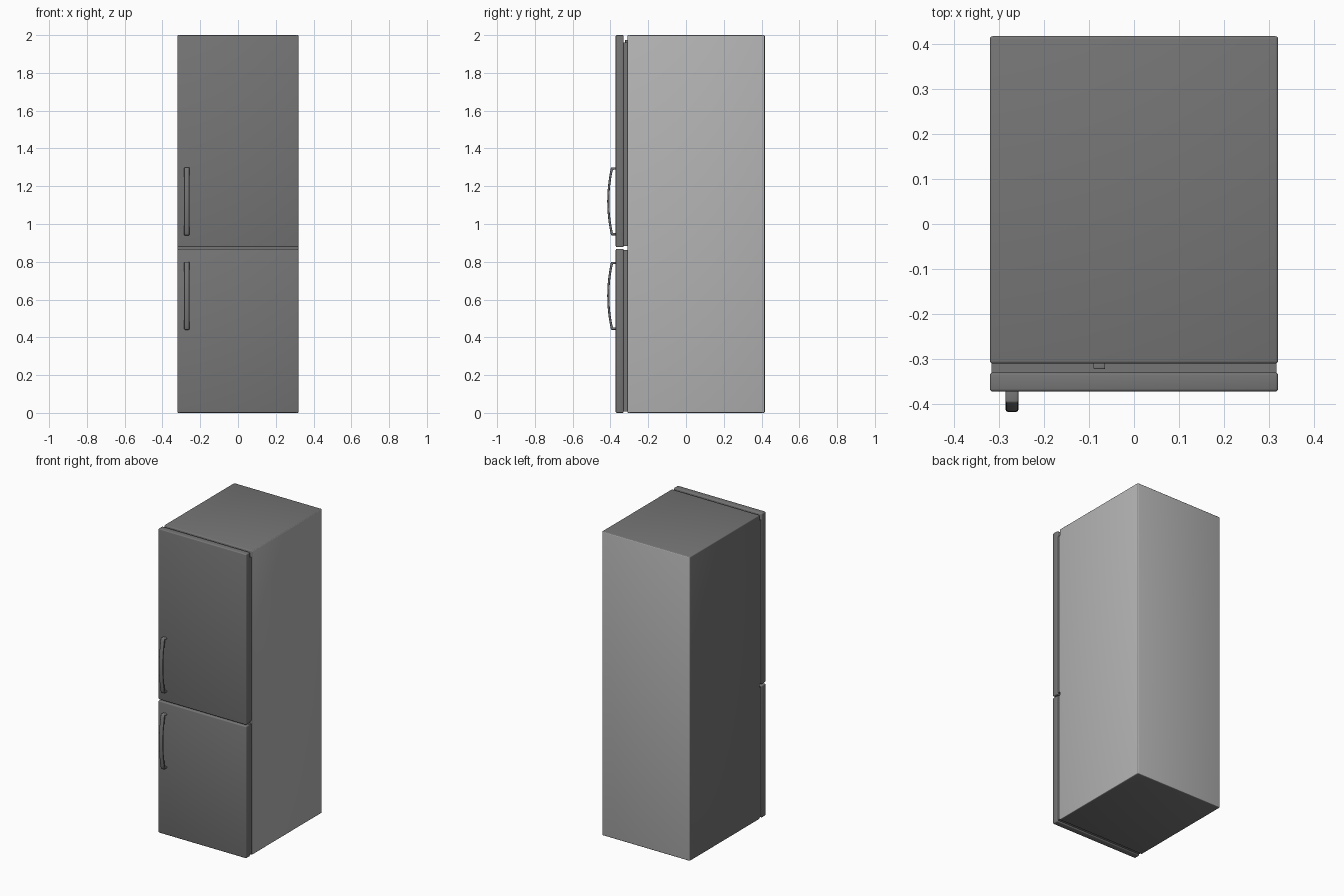
import bpy, bmesh, math

if "Cube" in bpy.data.objects:
    bpy.data.objects.remove(bpy.data.objects["Cube"])


def material(name, grey):
    m = bpy.data.materials.new(name)
    m.diffuse_color = (grey, grey, grey, 1)
    m.use_nodes = True
    m.node_tree.nodes["Principled BSDF"].inputs["Base Color"].default_value = m.diffuse_color
    return m


STEEL = material("dark_steel", 0.18)
PANEL = material("light_grey_panel", 0.46)


def finish(name, bm, bevel, segments=3, mats=(STEEL,), rule=None):
    # round the sharp edges, colour faces by rule, make the object
    bmesh.ops.recalc_face_normals(bm, faces=bm.faces)
    if bevel:
        sharp = [e for e in bm.edges if e.calc_face_angle(0) > math.radians(35)]
        bmesh.ops.bevel(bm, geom=sharp, offset=bevel, segments=segments,
                        profile=0.5, affect='EDGES', clamp_overlap=True)
    bm.normal_update()
    for f in bm.faces:
        f.material_index = rule(f.normal) if rule else 0
    me = bpy.data.meshes.new(name)
    bm.to_mesh(me)
    bm.free()
    for m in mats:
        me.materials.append(m)
    ob = bpy.data.objects.new(name, me)
    bpy.context.collection.objects.link(ob)
    bpy.ops.object.select_all(action='DESELECT')
    ob.select_set(True)
    bpy.context.view_layer.objects.active = ob
    bpy.ops.object.shade_smooth_by_angle(angle=math.radians(35))
    return ob


def box(name, x, y, z, bevel=0.0, **kw):
    bm = bmesh.new()
    bmesh.ops.create_cube(bm, size=1)
    for v in bm.verts:
        for i, (a, b) in enumerate((x, y, z)):
            v.co[i] = a if v.co[i] < 0 else b
    return finish(name, bm, bevel, **kw)


def handle(name, zc):
    # bowed grip: paired outer and inner profile points, extruded in x
    outer, inner = [(-0.365, -0.18)], [(-0.365, -0.168)]
    n = 16
    for i in range(n + 1):
        t = -1 + 2 * i / n
        bow = 1 - t * t
        outer.append((-0.397 - 0.020 * bow, 0.18 * t))
        inner.append((-0.387 - 0.019 * bow, 0.168 * t))
    outer.append((-0.365, 0.18))
    inner.append((-0.365, 0.168))
    bm = bmesh.new()
    o = [bm.verts.new((-0.285, y, zc + z)) for y, z in outer]
    p = [bm.verts.new((-0.285, y, zc + z)) for y, z in inner]
    faces = [bm.faces.new((o[i], o[i + 1], p[i + 1], p[i])) for i in range(len(o) - 1)]
    ext = bmesh.ops.extrude_face_region(bm, geom=faces, use_keep_orig=True)
    for v in ext["geom"]:
        if isinstance(v, bmesh.types.BMVert):
            v.co.x += 0.028
    return finish(name, bm, 0.0045)


# cabinet: right side and back are light panels, the rest is dark
box("cabinet", (-0.32, 0.32), (-0.31, 0.417), (0, 2), 0.006,
    mats=(STEEL, PANEL),
    rule=lambda n: 1 if n.x > 0.9 or n.y > 0.9 else 0)

# doors with their seals and handles: (name, bottom, top, seal range, handle centre)
for part, z0, z1, seal, hz in (
        ("lower", 0.0, 0.868, (0.008, 0.862), 0.62),
        ("upper", 0.877, 2.0, (0.884, 1.96), 1.12)):
    box(part + "_door", (-0.32, 0.32), (-0.372, -0.33), (z0, z1), 0.006)
    box(part + "_door_seal", (-0.316, 0.316), (-0.332, -0.308), seal)
    handle(part + "_handle", hz)

# small catch above the upper seal
box("door_catch", (-0.09, -0.064), (-0.322, -0.308), (1.955, 1.975), 0.002)
